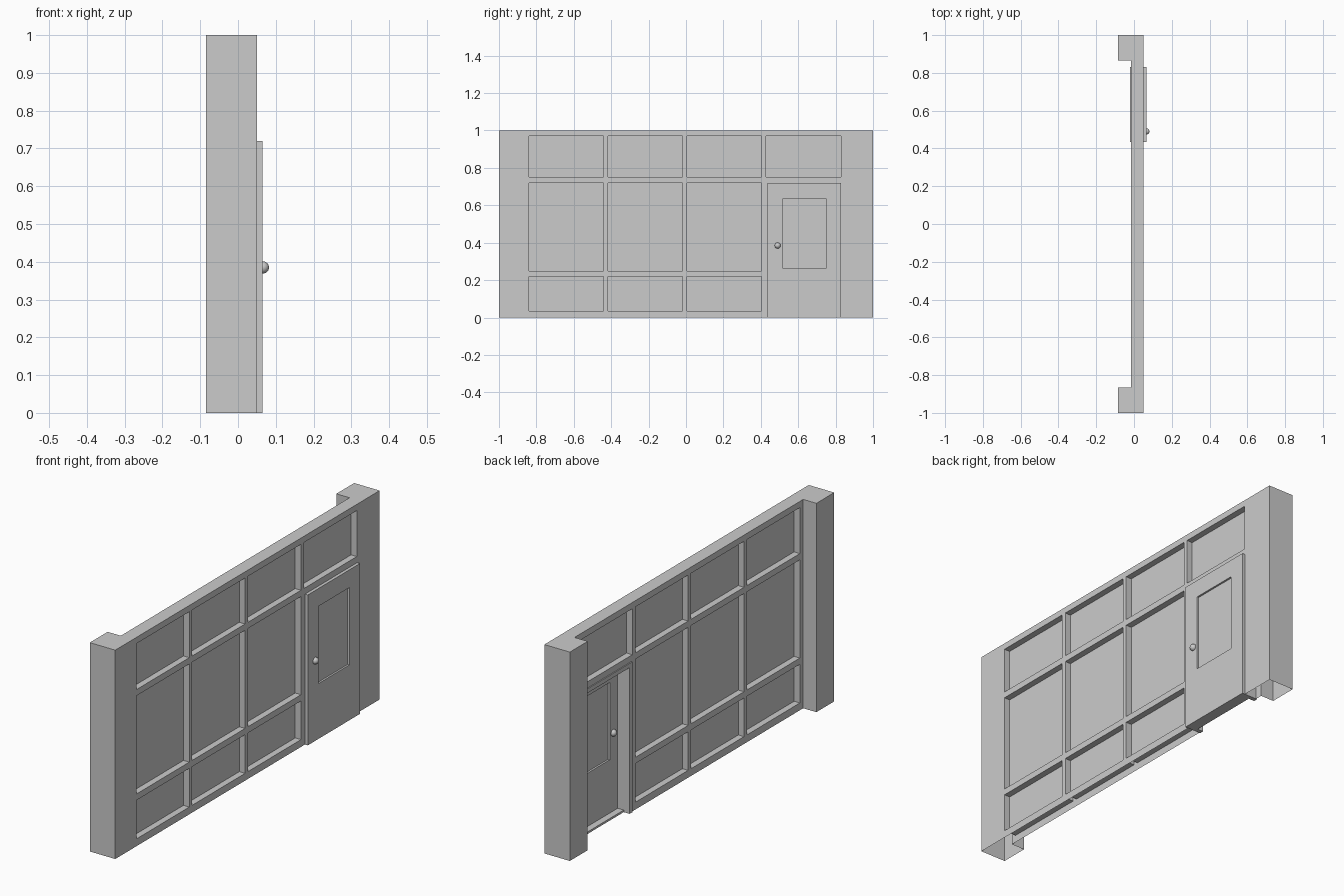
import bpy
import bmesh
from mathutils import Matrix, Vector

cube = bpy.data.objects.get("Cube")
if cube:
    bpy.data.objects.remove(cube, do_unlink=True)

grey = bpy.data.materials.new("plain_grey")
grey.use_nodes = True
grey.diffuse_color = (0.6, 0.6, 0.6, 1)
grey.node_tree.nodes["Principled BSDF"].inputs["Base Color"].default_value = (0.6, 0.6, 0.6, 1)


def make_object(name, bm):
    bmesh.ops.recalc_face_normals(bm, faces=bm.faces)
    mesh = bpy.data.meshes.new(name)
    bm.to_mesh(mesh)
    bm.free()
    mesh.materials.append(grey)
    obj = bpy.data.objects.new(name, mesh)
    bpy.context.collection.objects.link(obj)
    return obj


def add_box(bm, x, y, z):
    """Box from (low, high) pairs on each axis."""
    low, high = Vector((x[0], y[0], z[0])), Vector((x[1], y[1], z[1]))
    size = high - low
    matrix = Matrix.Translation((low + high) / 2) @ Matrix.Diagonal((*size, 1))
    bmesh.ops.create_cube(bm, size=1, matrix=matrix)


def extrude_profile(name, points, axis):
    bm = bmesh.new()
    face = bm.faces.new([bm.verts.new(p) for p in points])
    new = bmesh.ops.extrude_face_region(bm, geom=[face])["geom"]
    bmesh.ops.translate(bm, vec=axis, verts=[v for v in new if isinstance(v, bmesh.types.BMVert)])
    return make_object(name, bm)


def carve(obj, cutter_bm):
    """Cut the boxes out of an object and bake the result."""
    cutter = make_object("cutter", cutter_bm)
    cutter.hide_render = True
    mod = obj.modifiers.new("openings", "BOOLEAN")
    mod.operation = "DIFFERENCE"
    mod.solver = "EXACT"
    mod.object = cutter
    graph = bpy.context.evaluated_depsgraph_get()
    mesh = bpy.data.meshes.new_from_object(obj.evaluated_get(graph))
    obj.modifiers.clear()
    obj.data = mesh
    bpy.data.objects.remove(cutter, do_unlink=True)


BACK, FRONT, PIER = -0.015, 0.05, -0.085
MIDDLE, HALF_PANE = (BACK + FRONT) / 2, 0.002
DOOR_Y, DOOR_TOP = (0.435, 0.83), 0.72

# Wall with a thicker pier at each end
outline = [(PIER, -1), (FRONT, -1), (FRONT, 1), (PIER, 1),
           (PIER, 0.865), (BACK, 0.865), (BACK, -0.865), (PIER, -0.865)]
wall = extrude_profile("wall", [(x, y, 0) for x, y in outline], (0, 0, 1))

# Panel recesses on both sides, and the doorway
cut = bmesh.new()
rows = [(0.035, 0.22), (0.25, 0.72), (0.75, 0.97)]
for column in range(4):
    y = -0.84 + column * 0.4225
    for row, z in enumerate(rows):
        if column == 3 and row < 2:
            continue
        for x in ((-0.2, MIDDLE - HALF_PANE), (MIDDLE + HALF_PANE, 0.2)):
            add_box(cut, x, (y, y + 0.4), z)
add_box(cut, (-0.2, 0.2), DOOR_Y, (-0.1, DOOR_TOP))
carve(wall, cut)

# The wall shell is open underneath
bm = bmesh.new()
bm.from_mesh(wall.data)
under = [f for f in bm.faces if f.normal.z < -0.5 and f.calc_center_median().z < 0.001]
bmesh.ops.delete(bm, geom=under, context="FACES")
bm.to_mesh(wall.data)
bm.free()

# Door slab with a shallow panel on each face
SLAB = (0.043, 0.065)
bm = bmesh.new()
add_box(bm, SLAB, DOOR_Y, (0, DOOR_TOP))
door = make_object("door", bm)
cut = bmesh.new()
for x in ((-0.2, SLAB[0] + 0.009), (SLAB[1] - 0.009, 0.2)):
    add_box(cut, x, (0.515, 0.75), (0.265, 0.635))
carve(door, cut)

# Door frame lining the opening
y0, y1 = DOOR_Y
RIM = 0.02
arch = [(y0, 0), (y0, DOOR_TOP), (y1, DOOR_TOP), (y1, 0), (y1 - RIM, 0),
        (y1 - RIM, DOOR_TOP - RIM), (y0 + RIM, DOOR_TOP - RIM), (y0 + RIM, 0)]
extrude_profile("door_frame", [(-0.02, y, z) for y, z in arch], (SLAB[0] + 0.02, 0, 0))

# Threshold behind the slab
bm = bmesh.new()
add_box(bm, (0.011, SLAB[0]), (y0 + RIM, y1 - RIM), (0, 0.01))
make_object("threshold", bm)

# Round knob on each face of the door
for side, x in zip(("outer", "inner"), (SLAB[1] + 0.001, SLAB[0] - 0.001)):
    bm = bmesh.new()
    bmesh.ops.create_uvsphere(bm, u_segments=24, v_segments=12, radius=0.016,
                              matrix=Matrix.Translation((x, 0.49, 0.385)))
    for face in bm.faces:
        face.smooth = True
    make_object(side + "_knob", bm)
